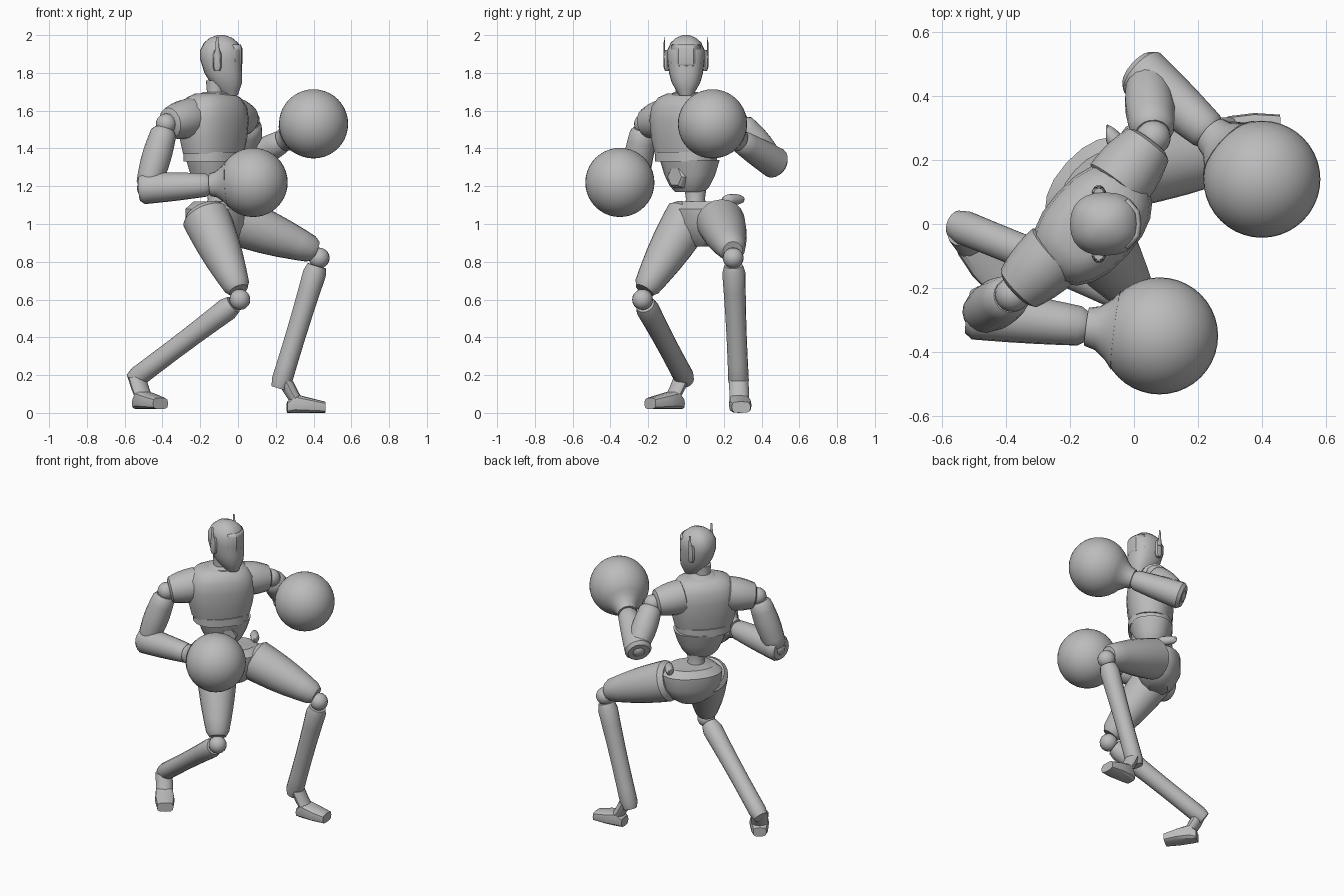
import bpy, bmesh, math
from mathutils import Vector

cube = bpy.data.objects.get("Cube")
if cube:
    bpy.data.objects.remove(cube)

colour = (.5, .5, .5, 1)
grey = bpy.data.materials.new("plain grey")
grey.use_nodes = True
grey.diffuse_color = colour
grey.node_tree.nodes["Principled BSDF"].inputs["Base Color"].default_value = colour

UP = Vector((0, 0, 1))
FORWARD = Vector((1, 0, 0))                       # where the head looks
SHOULDER = Vector((.67, .74, 0)).normalized()     # from right shoulder to left
FACING = SHOULDER.cross(UP)                       # where the chest points


def finish(name, bm, angle=40):
    bmesh.ops.recalc_face_normals(bm, faces=bm.faces)
    mesh = bpy.data.meshes.new(name)
    bm.to_mesh(mesh)
    bm.free()
    mesh.materials.append(grey)
    obj = bpy.data.objects.new(name, mesh)
    bpy.context.collection.objects.link(obj)
    bpy.ops.object.select_all(action='DESELECT')
    obj.select_set(True)
    bpy.context.view_layer.objects.active = obj
    bpy.ops.object.shade_smooth_by_angle(angle=math.radians(angle))
    return obj


def bridge(bm, rows, closed):
    """Fill the strips between neighbouring rows of vertices."""
    for low, high in zip(rows, rows[1:]):
        for k in range(0 if closed else 1, len(low)):
            bm.faces.new((low[k - 1], low[k], high[k], high[k - 1]))


def loft(name, axis, side, stations, sides=20, square=1, angle=40):
    """Skin rings (centre, half width along side, half depth) into a closed tube."""
    bm = bmesh.new()
    axis = axis.normalized()
    side = (side - axis * axis.dot(side)).normalized()
    across = axis.cross(side)

    def soften(value):
        return math.copysign(abs(value) ** square, value)

    rings = []
    for centre, width, depth in stations:
        turns = [math.tau * k / sides for k in range(sides)]
        rings.append([bm.verts.new(centre + side * width * soften(math.cos(turn))
                                   + across * depth * soften(math.sin(turn))) for turn in turns])
    bridge(bm, rings, True)
    bm.faces.new(rings[0])
    bm.faces.new(rings[-1])
    return finish(name, bm, angle)


def upright(name, x, y, flat, rows, side=SHOULDER, **options):
    """Stack of level rings, given as height and half width; flat scales the depth."""
    return loft(name, UP, side, [(Vector((x, y, z)), w, w * flat) for z, w in rows], **options)


def limb(name, start, end, first, last, belly=0, sides=16):
    """Tapering tube with rounded ends that swells by belly in the middle."""
    stations = []
    for t in (0, .06, .2, .4, .6, .8, .94, 1):
        radius = first + (last - first) * t + belly * math.sin(math.pi * t)
        if t in (0, 1):
            radius *= .8
        stations.append((start.lerp(end, t), radius, radius))
    return loft(name, end - start, FACING, stations, sides=sides)


def ball(name, centre, radius, segments=20):
    bm = bmesh.new()
    bmesh.ops.create_uvsphere(bm, u_segments=segments, v_segments=segments // 2, radius=radius)
    bmesh.ops.translate(bm, verts=bm.verts, vec=centre)
    return finish(name, bm, 60)


# Head, whose jaw slides forward below the ears, and neck
skull = ((1.68, .04), (1.71, .06), (1.75, .085), (1.8, .1), (1.87, .11),
         (1.92, .11), (1.96, .09), (1.985, .06), (2, .02))
loft("head", UP, FORWARD, [(Vector((-.09 + .3 * max(0, 1.84 - z), 0, z)), w, w * .9) for z, w in skull],
     sides=24, square=.85)
upright("neck", -.12, -.01, 1, [(1.6, .07), (1.66, .05), (1.7, .045), (1.76, .05)])

# Visor plate wrapped around the front of the head
bm = bmesh.new()
rows = []
for z, reach, half in ((1.83, .02, .07), (1.85, .023, .08), (1.93, .023, .08), (1.95, .015, .075)):
    rows.append([bm.verts.new((reach - abs(t) ** 3 / 25, half * t, z)) for t in (-1, -.5, 0, .5, 1)])
bridge(bm, rows, False)
visor = finish("visor", bm, 25)
visor.modifiers.new("thickness", 'SOLIDIFY').thickness = .008

# Ear pods and aerials
for label, s in (("left", 1), ("right", -1)):
    upright(label + "_ear", -.11, s * .1, .8, [(1.81, .015), (1.83, .023), (1.9, .022), (1.92, .015)],
            side=FORWARD, sides=8)
    upright(label + "_aerial", -.11, s * .115, .4, [(1.88, .015), (1.99, .006)],
            side=FORWARD, sides=6)

# Torso
upright("chest", -.13, 0, .7, [
    (1.37, .18), (1.45, .2), (1.55, .21), (1.62, .2), (1.67, .16), (1.69, .11)], square=.85)
upright("rib_band", -.13, 0, .8, [(1.33, .17), (1.38, .17)], square=.85)
upright("abdomen", -.12, .02, .8, [(1.17, .08), (1.2, .11), (1.26, .14), (1.34, .165)], square=.85)
upright("collar", -.12, 0, 1, [(1.65, .09), (1.69, .08), (1.7, .06)])
upright("waist", -.11, .05, 1, [(1.05, .08), (1.13, .05), (1.2, .06)])
navel = Vector((-.12, .02, 1.25))
loft("belly_plate", FACING, SHOULDER,
     [(navel + FACING * reach, size, size) for reach, size in ((.08, .07), (.11, .06), (.12, .05))],
     sides=6, angle=20)

# Pelvis and hip knobs
upright("pelvis", -.11, .1, .72, [(.88, .08), (.92, .14), (1, .19), (1.08, .19), (1.12, .14)],
        square=.9)
for label, knob in (("left", Vector((-.05, .25, 1.13))), ("right", Vector((-.21, -.05, 1.09)))):
    limb(label + "_hip_knob", knob - FACING * .05, knob + FACING * .05, .03, .03, .01, sides=10)

# Joints of each side, hung on ball shapes
joints = {
    "right": {"hip": (-.18, .03, 1.06), "knee": (.01, -.23, .6), "heel": (-.56, 0, .17),
              "shoulder": (-.38, -.22, 1.53), "elbow": (-.48, -.28, 1.19), "glove": (.08, -.35, 1.22)},
    "left": {"hip": (-.02, .18, 1.02), "knee": (.43, .25, .82), "heel": (.22, .28, .13),
             "shoulder": (.06, .27, 1.55), "elbow": (.04, .46, 1.33), "glove": (.4, .14, 1.53)},
}
for label, places in joints.items():
    hip, knee, heel, shoulder, elbow, glove = [Vector(p) for p in places.values()]
    for part, centre in (("knee", knee), ("shoulder", shoulder), ("elbow", elbow)):
        ball(f"{label}_{part}_joint", centre, .055)

    # Legs, with shins that flare again into a heel spur
    limb(label + "_thigh", hip, hip.lerp(knee, .96) + UP * .03, .13, .065, .012, sides=20)
    limb(label + "_shin", knee.lerp(heel, .06), heel, .063, .055, -.005)

    # Sleeve from the chest to the shoulder joint
    root = Vector((-.14, .01, 1.59))
    limb(label + "_sleeve", root.lerp(shoulder, .4), root.lerp(shoulder, .95), .105, .078, .01)

    # Arms, reaching towards the gloves
    limb(label + "_upper_arm", shoulder.lerp(elbow, .08), elbow, .066, .062, .014)
    reach = (glove - elbow).normalized()
    wrist = glove - reach * .23
    limb(label + "_forearm", elbow - reach * .04, wrist, .085, .06, .003)

    # Round glove with a flared cuff
    ball(label + "_glove", glove, .183, 40)
    cuff = [(wrist.lerp(glove, t), .06 + t * t * .4) for t in (0, .15, .3, .4)]
    loft(label + "_cuff", reach, UP, [(centre, radius, radius) for centre, radius in cuff])

# Low boots swept from heel to toe, with an ankle strut
for label, heel, heading in (("right", Vector((-.53, -.03, .02)), Vector((.6, -.8, 0))),
                             ("left", Vector((.26, .28, 0)), Vector((1, .06, 0)))):
    across = UP.cross(heading)
    loft(label + "_foot", heading, across,
         [(heel + heading * t + UP * tall, wide, tall)
          for t, wide, tall in ((0, .04, .03), (.04, .055, .05), (.12, .06, .04), (.2, .05, .03))],
         sides=12, square=.6, angle=30)
    loft(label + "_ankle", UP, across,
         [(heel + heading * t + UP * z, .052, .04) for t, z in ((-.01, .17), (.02, .11), (.06, .05))],
         sides=12)
